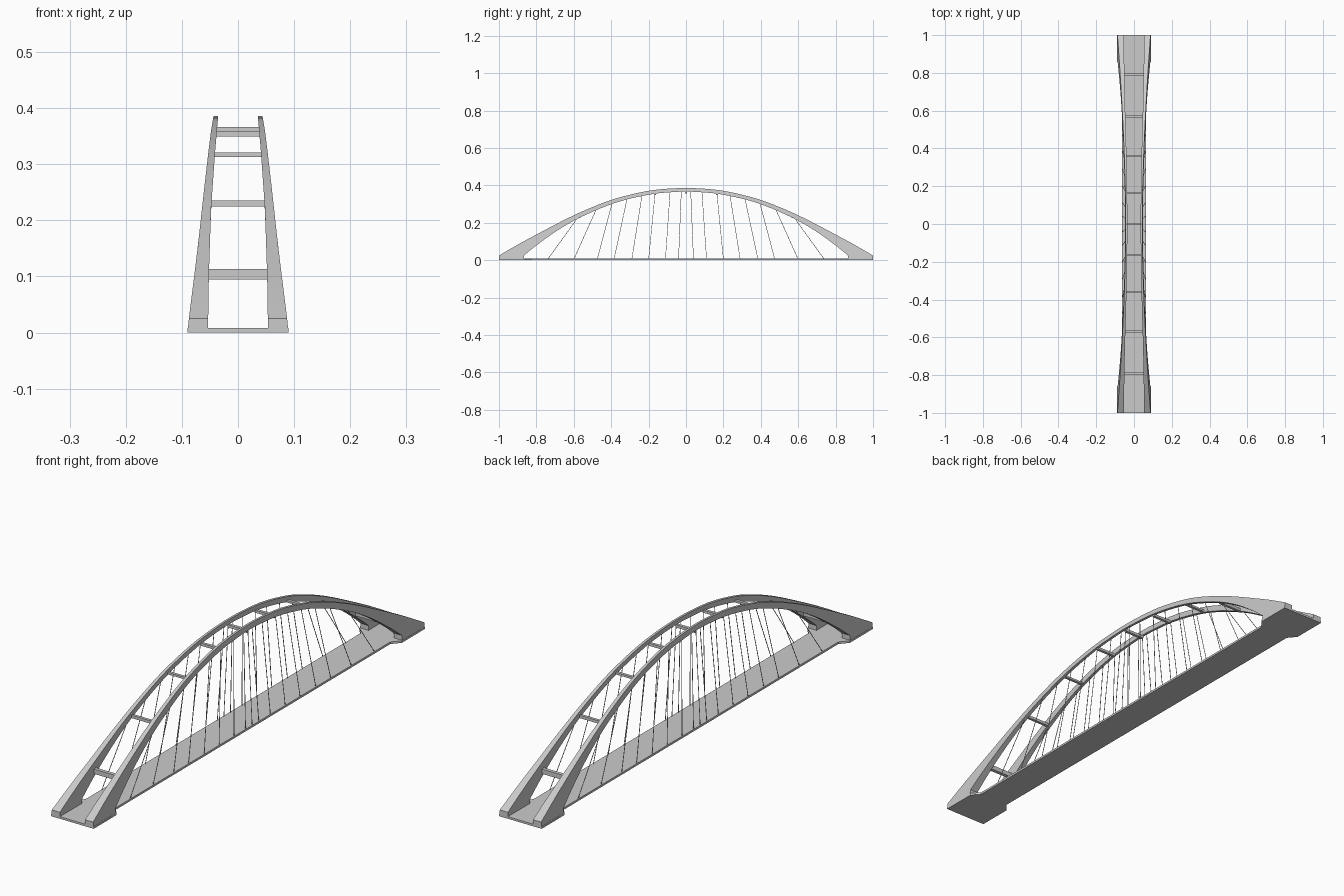
import bpy, bmesh
from mathutils import Vector

if "Cube" in bpy.data.objects:
    bpy.data.objects.remove(bpy.data.objects["Cube"])


def lerp_table(table, v):
    for (a, fa), (b, fb) in zip(table, table[1:]):
        if v <= b:
            return fa + (fb - fa) * (v - a) / (b - a)
    return table[-1][1]


def finish(name, bm, smooth=False):
    bmesh.ops.recalc_face_normals(bm, faces=bm.faces)
    me = bpy.data.meshes.new(name)
    bm.to_mesh(me)
    bm.free()
    ob = bpy.data.objects.new(name, me)
    bpy.context.collection.objects.link(ob)
    if smooth:
        bpy.ops.object.select_all(action='DESELECT')
        ob.select_set(True)
        bpy.context.view_layer.objects.active = ob
        bpy.ops.object.shade_smooth_by_angle(angle=0.5)
    return ob


def catmull(a, b, c, d, t):
    return 0.5 * (2*b + (c - a)*t + (2*a - 5*b + 4*c - d)*t*t + (3*b - a - 3*c + d)*t**3)


# Arch leans inward: inner and outer x depend on height
INNER = [(0, .0535), (.1, .052), (.22, .048), (.32, .041), (.39, .035)]
OUTER = [(0, .09), (.025, .0875), (.15, .072), (.25, .061), (.32, .053), (.36, .048), (.39, .043)]

# Arch side profile, half span: upper y, upper z, lower y, lower z
half = [Vector(p) for p in [
    (1, .025, .865, .026), (.9, .083, .8, .079), (.8, .137, .7, .151), (.7, .19, .6, .211),
    (.6, .24, .515, .252), (.5, .284, .43, .288), (.4, .322, .345, .317), (.3, .35, .26, .338),
    (.2, .371, .17, .355), (.1, .382, .085, .363), (0, .386, 0, .367)]]
mirrored = [Vector((-p[0], p[1], -p[2], p[3])) for p in reversed(half[:-1])]
ctrl = half + mirrored
padded = [2*ctrl[0] - ctrl[1]] + ctrl + [2*ctrl[-1] - ctrl[-2]]
stations = [Vector((1, 0, .865, 0))]
for i in range(len(ctrl) - 1):
    for k in range(3):
        stations.append(catmull(*padded[i:i + 4], k / 3))
stations += [ctrl[-1], Vector((-1, 0, -.865, 0))]
lower_curve = sorted((s[2], s[3]) for s in stations[1:-1])

# Twin arches
for side, label in ((-1, "left"), (1, "right")):
    bm = bmesh.new()
    rings = []
    for uy, uz, ly, lz in stations:
        rings.append([bm.verts.new((side * lerp_table(t, z), y, z)) for t, y, z in
                      ((INNER, uy, uz), (OUTER, uy, uz), (OUTER, ly, lz), (INNER, ly, lz))])
    for a, b in zip(rings, rings[1:]):
        for i in range(4):
            j = (i + 1) % 4
            bm.faces.new((a[i], a[j], b[j], b[i]))
    bm.faces.new(rings[0])
    bm.faces.new(rings[-1])
    finish(label + "_arch", bm, True)

# Deck with wider abutment pads at both ends
quarter = [(.09, 1), (.09, .862), (.063, .83)]
outline = quarter + [(x, -y) for x, y in reversed(quarter)]
outline += [(-x, y) for x, y in reversed(outline)]
bm = bmesh.new()
face = bm.faces.new([bm.verts.new((x, y, 0)) for x, y in outline])
ext = bmesh.ops.extrude_face_region(bm, geom=[face])
bmesh.ops.translate(bm, vec=(0, 0, .008),
                    verts=[v for v in ext["geom"] if isinstance(v, bmesh.types.BMVert)])
finish("deck", bm)

# Cross struts: y, z, depth, height
for n, (y, z, d, h) in enumerate([(.79, .104, .014, .018), (.57, .230, .011, .011),
                                  (.36, .317, .011, .008), (.165, .354, .011, .010),
                                  (0, .361, .011, .011)]):
    for s in ((-1, 1) if y else (1,)):
        bm = bmesh.new()
        bmesh.ops.create_cube(bm, size=1)
        w = 2 * lerp_table(INNER, z) + .008
        for v in bm.verts:
            v.co = Vector((v.co.x * w, v.co.y * d + s * y, v.co.z * h + z))
        finish("cross_strut", bm)

# Fanned hanger cables: deck y, arch y
pairs = [(.74, .58), (.6, .48), (.475, .395), (.385, .315), (.29, .235),
         (.2, .165), (.11, .085), (.04, .025)]
pairs += [(-a, -b) for a, b in pairs] + [(0, 0)]
bm = bmesh.new()
for side in (-1, 1):
    for yb, yt in pairs:
        zt = lerp_table(lower_curve, yt) + .004
        xt = (lerp_table(INNER, zt) + lerp_table(OUTER, zt)) / 2
        a, b = Vector((side * .06, yb, .004)), Vector((side * xt, yt, zt))
        rod = bmesh.ops.create_cone(bm, segments=6, radius1=.0013, radius2=.0013,
                                    depth=(b - a).length, cap_ends=True)
        q = (b - a).to_track_quat('Z', 'Y')
        for v in rod["verts"]:
            v.co = q @ v.co + (a + b) / 2
finish("hanger_cables", bm)
